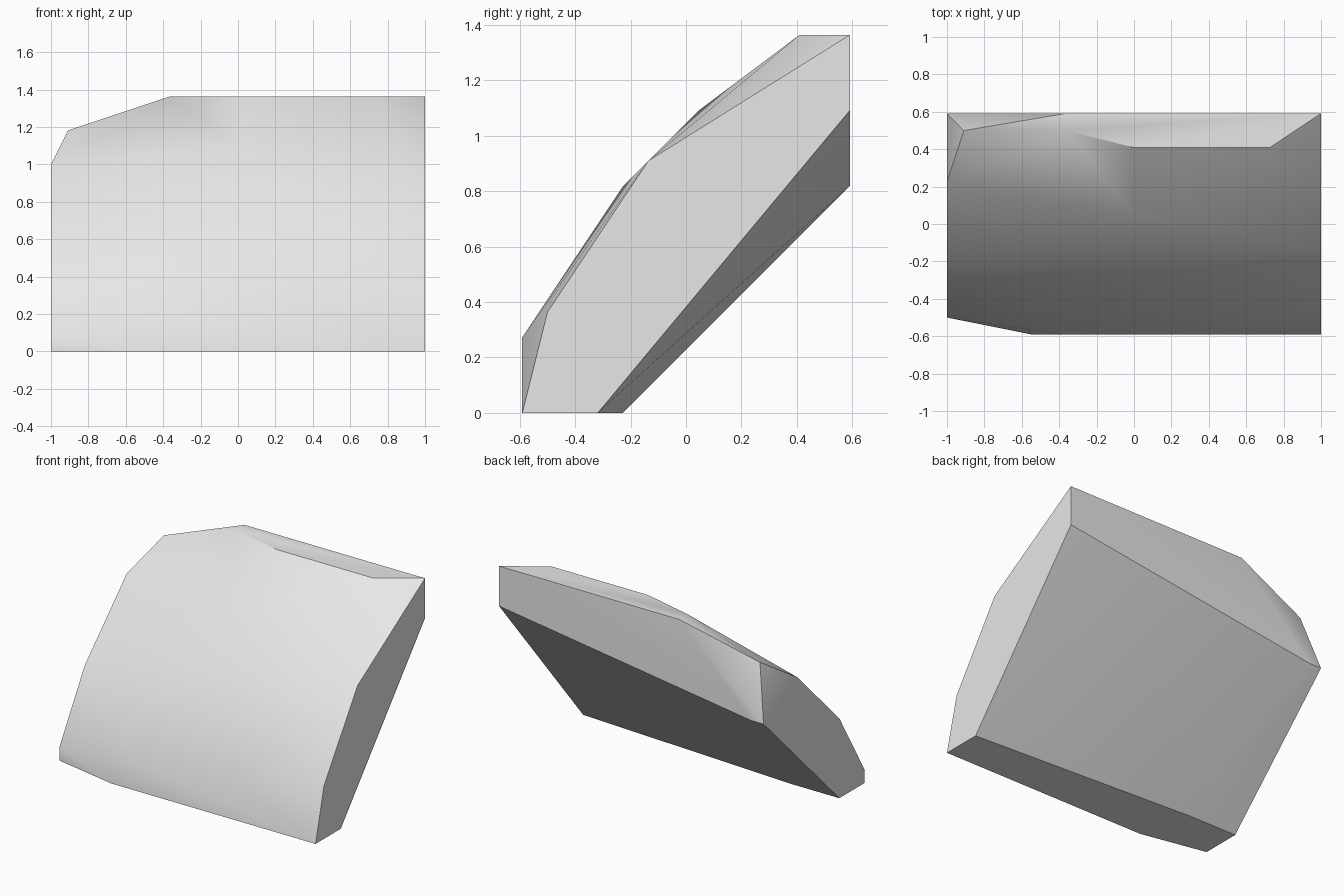
import bpy
import bmesh
import math
from mathutils import Vector

# Remove the default object
default = bpy.data.objects.get("Cube")
if default:
    bpy.data.objects.remove(default, do_unlink=True)

# Outlines are drawn on a coarse grid: half width, depth and cell size
HALF_WIDTH = 11
DEPTH = 13
HEIGHT = 15
CELL = 1 / HALF_WIDTH


def stone_material():
    mat = bpy.data.materials.new("pale_grey_stone")
    mat.use_nodes = True
    colour = (0.8, 0.8, 0.8, 1)
    mat.diffuse_color = colour
    for node in mat.node_tree.nodes:
        if node.type == "BSDF_PRINCIPLED":
            node.inputs["Base Color"].default_value = colour
    return mat


def side_outline(x, profile):
    """Outline of a flat end, given as depth and height pairs."""
    return [(x, y, z) for y, z in profile]


def front_outline(y, profile):
    """Outline of a face turned to the front or back."""
    return [(x, y, z) for x, z in profile]


def level_outline(z, profile):
    """Outline of a level face."""
    return [(x, y, z) for x, y in profile]


# Two broken ends of the slab
left_end = side_outline(HALF_WIDTH, [(0, 0), (1, 4), (5, 10), (DEPTH, HEIGHT),
                                     (DEPTH, 12), (3, 0)])
right_end = side_outline(-HALF_WIDTH, [(1, 0), (1, 1), (4, 6), (9, 11),
                                       (DEPTH, 9), (4, 0)])

# Blunt front toe, level crest, back edge and underside corner
front_toe = front_outline(0, [(-6, 0), (-4, 2), (4, 3)])
crest = level_outline(HEIGHT, [(-4, DEPTH), (-4, 12), (0, 11), (8, 11)])
back_edge = front_outline(DEPTH, [(-10, 9)])
foot_corner = level_outline(0, [(-7, 4)])

# Chipped shoulder and the swelling of the sloping face
shoulder = [(-10, 12, 13)]
slope_bulge = [(2, 4, 9), (0, 7, 12)]

points = (left_end + right_end + front_toe + crest + back_edge
          + foot_corner + shoulder + slope_bulge)

# Wrap the outlines in one convex rock
bm = bmesh.new()
for x, y, z in points:
    bm.verts.new(Vector((x, y - DEPTH / 2, z)) * CELL)
hull = bmesh.ops.convex_hull(bm, input=bm.verts[:])
unused = {g for g in hull["geom_interior"] + hull["geom_unused"]
          if isinstance(g, bmesh.types.BMVert)}
bmesh.ops.delete(bm, geom=list(unused), context="VERTS")
bmesh.ops.dissolve_limit(bm, angle_limit=math.radians(0.2),
                         verts=bm.verts[:], edges=bm.edges[:])
bmesh.ops.recalc_face_normals(bm, faces=bm.faces[:])

mesh = bpy.data.meshes.new("rock_slab")
bm.to_mesh(mesh)
bm.free()
mesh.materials.append(stone_material())

rock = bpy.data.objects.new("rock_slab", mesh)
bpy.context.collection.objects.link(rock)

# Soften the slope while keeping the broken edges crisp
bpy.ops.object.select_all(action="DESELECT")
rock.select_set(True)
bpy.context.view_layer.objects.active = rock
bpy.ops.object.shade_smooth_by_angle(angle=math.radians(30))
